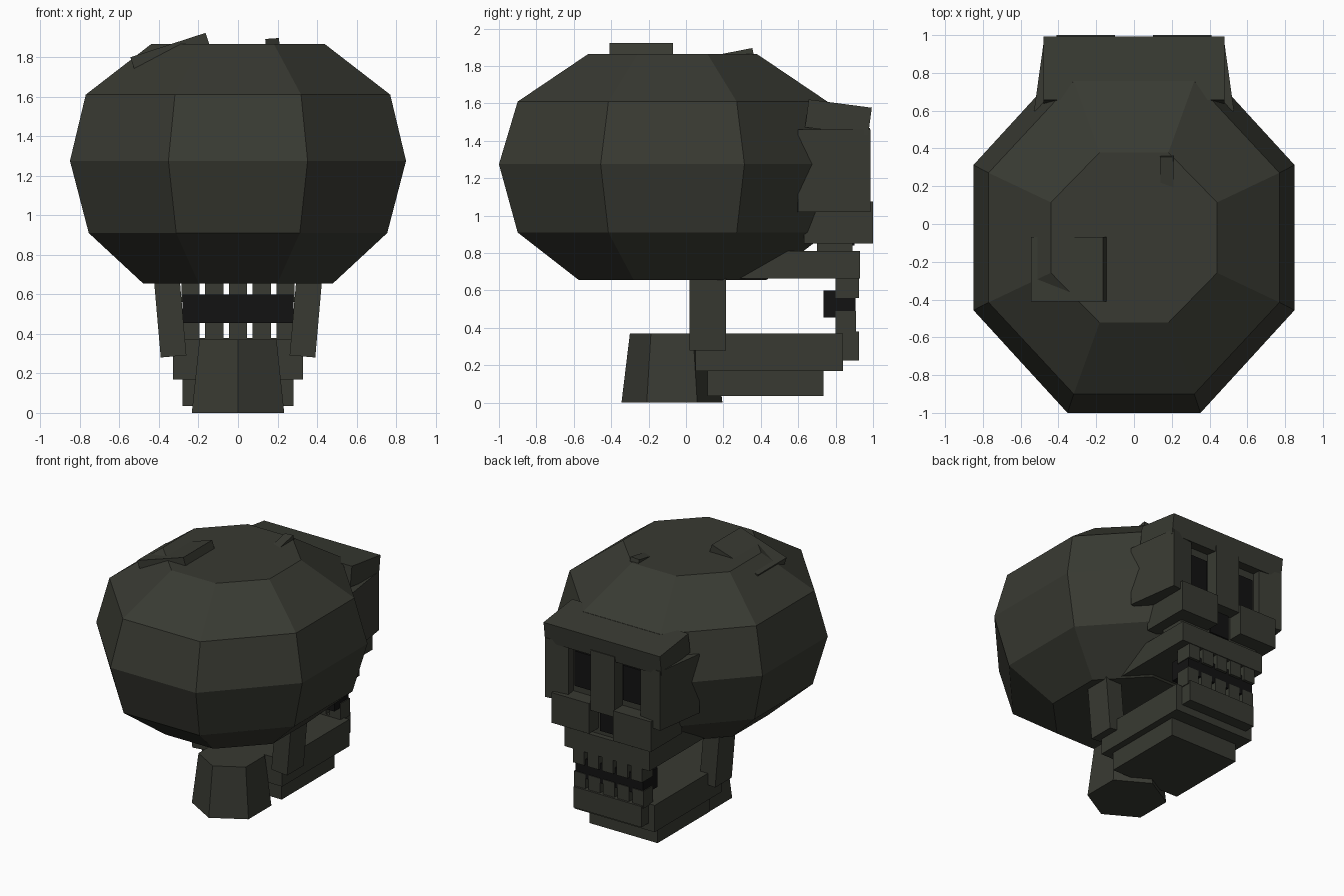
import bpy, bmesh
from math import radians, tan, pi, sin, cos

if "Cube" in bpy.data.objects:
    bpy.data.objects.remove(bpy.data.objects["Cube"])


def material(name, rgb):
    m = bpy.data.materials.new(name)
    m.diffuse_color = (*rgb, 1)
    m.use_nodes = True
    m.node_tree.nodes["Principled BSDF"].inputs["Base Color"].default_value = m.diffuse_color
    return m


BONE = material("dark_bone", (0.04, 0.042, 0.032))
HOLLOW = material("hollow_black", (0.006, 0.006, 0.006))


def box(name, x, y, z, rot=(0, 0, 0), mat=BONE):
    """Box from (min, max) ranges, optionally turned about its centre (degrees)."""
    bpy.ops.mesh.primitive_cube_add(
        size=1, location=[sum(r) / 2 for r in (x, y, z)],
        rotation=[radians(a) for a in rot])
    ob = bpy.context.object
    ob.name = name
    ob.scale = [r[1] - r[0] for r in (x, y, z)]
    ob.data.materials.append(mat)
    return ob


def pair(name, x, y, z, rot=(0, 0, 0), mat=BONE):
    """Same box on both sides of x = 0."""
    box(name + "_right", x, y, z, rot, mat)
    box(name + "_left", (-x[1], -x[0]), y, z, (rot[0], -rot[1], -rot[2]), mat)


def loft(name, rings):
    """Closed solid through equal-length rings of points."""
    bm = bmesh.new()
    vs = [[bm.verts.new(p) for p in ring] for ring in rings]
    n = len(vs[0])
    for a, b in zip(vs, vs[1:]):
        for i in range(n):
            j = (i + 1) % n
            bm.faces.new((a[i], a[j], b[j], b[i]))
    bm.faces.new(vs[0][::-1])
    bm.faces.new(vs[-1])
    bmesh.ops.recalc_face_normals(bm, faces=bm.faces)
    me = bpy.data.meshes.new(name)
    bm.to_mesh(me)
    bm.free()
    me.materials.append(BONE)
    ob = bpy.data.objects.new(name, me)
    bpy.context.collection.objects.link(ob)


def octagon(z, ax, ay, cy=-0.072):
    k = 1 / cos(pi / 8)
    return [(ax * k * cos(pi / 8 + i * pi / 4),
             cy + ay * k * sin(pi / 8 + i * pi / 4), z) for i in range(8)]


def hexagon(z, r, cy=-0.075):
    return [(r * sin(i * pi / 3), cy + r * cos(i * pi / 3), z) for i in range(6)]


# Cranium and neck
loft("cranium", [octagon(0.655, 0.48, 0.50), octagon(0.91, 0.755, 0.828),
                 octagon(1.275, 0.85, 0.928), octagon(1.61, 0.77, 0.828),
                 octagon(1.865, 0.44, 0.45)])
loft("neck", [hexagon(0, 0.27), hexagon(0.37, 0.225)])

# Raised chips on the crown
box("crown_chip_large", (-0.545, -0.145), (-0.41, -0.07), (1.802, 1.862), (0, -18, 0))
box("crown_chip_small", (0.14, 0.21), (0.19, 0.36), (1.84, 1.878), (11, -4, 0))

# Face: core, brow, temples, cheeks, nose bridge
box("face_core", (-0.33, 0.33), (0.70, 0.89), (0.78, 1.46))
box("brow", (-0.48, 0.48), (0.645, 0.985), (1.45, 1.60), (-7.5, 0, 0))
pair("temple", (0.323, 0.503), (0.585, 0.975), (1.02, 1.46), (0, 0, 8))
pair("cheek", (0.10, 0.41), (0.63, 1.0), (0.85, 1.075))
box("nose_bridge", (-0.10, 0.10), (0.75, 0.985), (1.02, 1.47))

# Dark eye sockets and nose hole
pair("eye_socket", (0.11, 0.29), (0.80, 0.90), (1.12, 1.38), mat=HOLLOW)
box("nose_hole", (-0.08, 0.08), (0.80, 0.90), (0.84, 1.04), mat=HOLLOW)

# Upper jaw, mouth gap and teeth
box("upper_jaw", (-0.35, 0.35), (0.25, 0.93), (0.665, 0.81))
box("mouth_gap", (-0.28, 0.28), (0.735, 0.905), (0.455, 0.60), mat=HOLLOW)
for i in range(5):
    cx = (i - 2) * 0.12
    box(f"upper_tooth_{i + 1}", (cx - 0.046, cx + 0.046), (0.80, 0.925), (0.56, 0.67))
    box(f"lower_tooth_{i + 1}", (cx - 0.046, cx + 0.046), (0.80, 0.91), (0.36, 0.49))

# Lower jaw and its side arms
box("lower_jaw", (-0.33, 0.33), (0.05, 0.84), (0.17, 0.37))
box("lower_jaw_base", (-0.28, 0.28), (0.115, 0.735), (0.035, 0.172))
box("chin", (-0.28, 0.28), (0.80, 0.925), (0.225, 0.38))
pair("jaw_arm", (0.28, 0.41), (0.02, 0.215), (0.285, 0.72), (0, 5, 0))
